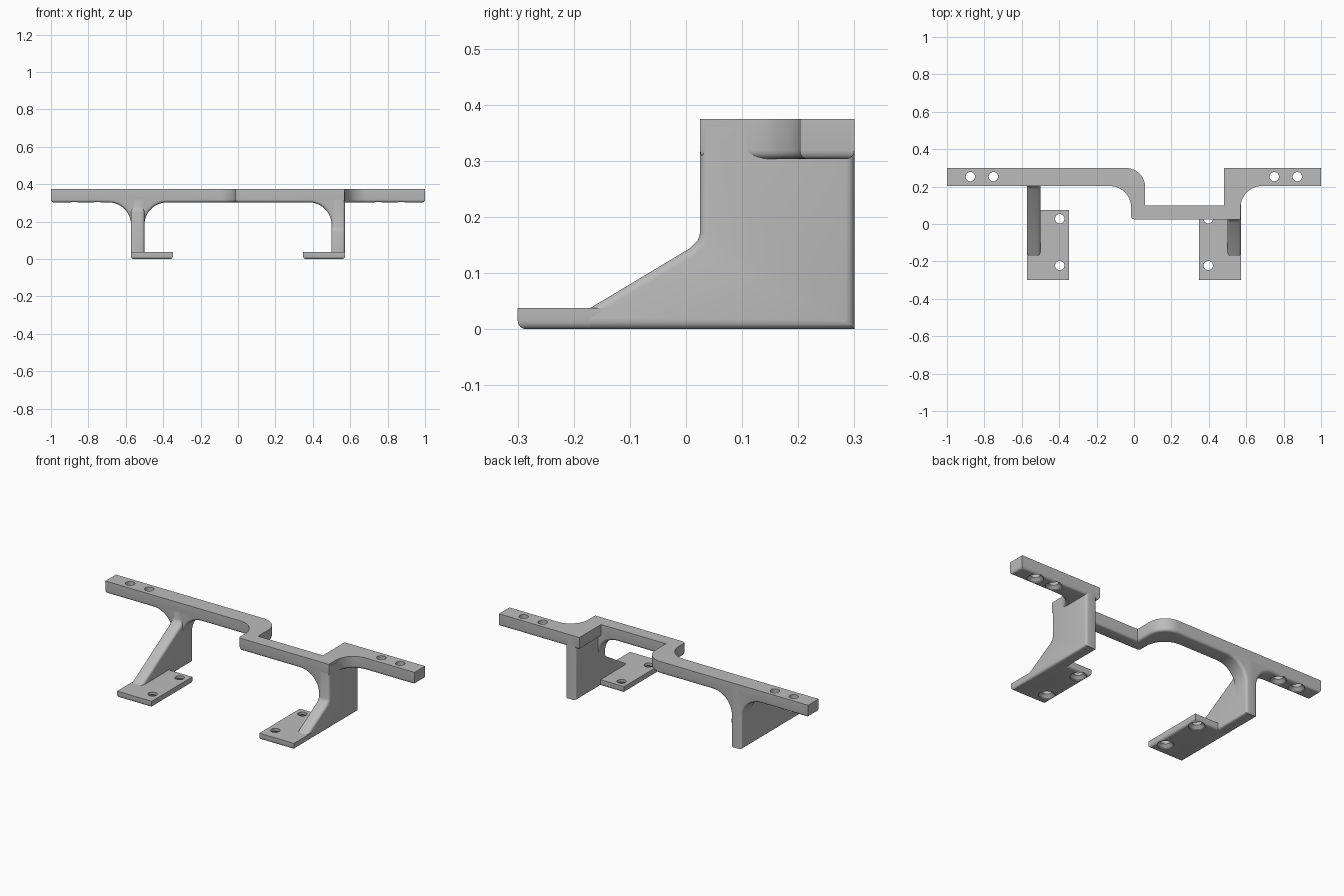
import bpy, bmesh
from math import sin, cos, radians, tau
from mathutils import Vector, Matrix

if "Cube" in bpy.data.objects:
    bpy.data.objects.remove(bpy.data.objects["Cube"])

grey = bpy.data.materials.new("plain grey")
grey.use_nodes = True
grey.diffuse_color = (0.5, 0.5, 0.5, 1)
grey.node_tree.nodes["Principled BSDF"].inputs["Base Color"].default_value = (0.5, 0.5, 0.5, 1)

TOP, UNDER, PLATE, ROUND = 0.375, 0.303, 0.0375, 0.015


def arc(cx, cy, r, start, end, n=14):
    angles = [radians(start + (end - start) * i / n) for i in range(n + 1)]
    return [(cx + r * cos(a), cy + r * sin(a)) for a in angles]


def finish(name, bm):
    bmesh.ops.recalc_face_normals(bm, faces=bm.faces)
    mesh = bpy.data.meshes.new(name)
    bm.to_mesh(mesh)
    bm.free()
    ob = bpy.data.objects.new(name, mesh)
    bpy.context.collection.objects.link(ob)
    mesh.materials.append(grey)
    return ob


def prism(name, outline, axis, lo, hi, rounded):
    """Extrude an outline along an axis, rounding the edges the rule picks."""
    def place(p, d):
        co = list(p)
        co.insert(axis, d)
        return co
    bm = bmesh.new()
    face = bm.faces.new([bm.verts.new(place(p, lo)) for p in outline])
    ext = bmesh.ops.extrude_face_region(bm, geom=[face])["geom"]
    shift = Vector(place((0, 0), hi - lo))
    bmesh.ops.translate(bm, vec=shift, verts=[g for g in ext if isinstance(g, bmesh.types.BMVert)])
    bmesh.ops.recalc_face_normals(bm, faces=bm.faces)
    edges = [e for e in bm.edges if rounded(e.verts[0].co, e.verts[1].co)]
    bmesh.ops.bevel(bm, geom=edges, offset=ROUND, offset_type='OFFSET', segments=4,
                    profile=0.5, affect='EDGES', clamp_overlap=True)
    return finish(name, bm)


def drill(target, spots, z):
    """Cut countersunk holes that widen toward the underside."""
    bm = bmesh.new()
    profile = [(0, -0.02), (0.043, -0.02), (0.043, 0.006), (0.025, 0.022), (0.025, 0.1), (0, 0.1)]
    for x, y in spots:
        at = Vector((x, y, z))
        vs = [bm.verts.new(at + Vector((r, 0, h))) for r, h in profile]
        es = [bm.edges.new(pair) for pair in zip(vs, vs[1:])]
        bmesh.ops.spin(bm, geom=vs + es, cent=at, axis=(0, 0, 1), angle=tau, steps=28)
    bmesh.ops.remove_doubles(bm, verts=bm.verts, dist=0.0001)
    cutter = finish(target.name + "_hole_cutter", bm)
    cutter.hide_render = True
    cutter.hide_viewport = True
    cutter.display_type = 'WIRE'
    mod = target.modifiers.new("holes", 'BOOLEAN')
    mod.operation = 'DIFFERENCE'
    mod.solver = 'EXACT'
    mod.object = cutter


def along_bottom(bottom):
    return lambda a, b: max(a.z, b.z) < bottom + 0.0001


# Stepped top bar
outline = [(-1, 0.3)] + arc(-0.045, 0.195, 0.105, 90, 0)
outline += [(0.06, 0.1), (0.48, 0.1), (0.48, 0.3), (1, 0.3), (1, 0.203)]
outline += arc(0.685, 0.088, 0.115, 90, 180)
outline += [(0.57, 0.025)] + arc(0.003, 0.043, 0.018, 270, 180, 5)
outline += arc(-0.13, 0.088, 0.115, 0, 90) + [(-1, 0.203)]
bar = prism("top_bar", outline, 2, UNDER, TOP, along_bottom(UNDER))
drill(bar, [(x, 0.253) for x in (-0.875, -0.752, 0.75, 0.873)], UNDER)
parts = [bar]


def leg_edge(a, b):
    # Edges around both side profiles, apart from the hidden ends
    return abs(a.x - b.x) < 0.0001 and max(a.z, b.z) < 0.361 and \
        min(a.z, b.z) < 0.35 and max(a.y, b.y) > -0.169


def slope(y):
    return 0.14 + 0.6 * y


# Legs with a sloping brace, and foot plates
for side, sign, front in (("right", -1, 0.203), ("left", 1, 0.025)):
    z = slope(front)
    profile = [(0.3, 0), (0.3, 0.36), (front, 0.36), (front, z + 0.016), (front - 0.004, z + 0.003),
               (front - 0.017, slope(front - 0.017)), (-0.171, PLATE), (-0.171, 0)]
    lo, hi = sorted((sign * 0.5, sign * 0.572))
    parts.append(prism(side + "_leg", profile, 0, lo, hi, leg_edge))

    lo, hi = sorted((sign * 0.348, sign * 0.572))
    foot = [(lo, -0.3), (hi, -0.3), (hi, 0.075), (lo, 0.075)]
    plate = prism(side + "_foot_plate", foot, 2, 0, PLATE, along_bottom(0))
    drill(plate, [(sign * 0.397, y) for y in (0.028, -0.222)], 0)
    parts.append(plate)


def gusset_edge(a, b):
    return abs(a.y - b.y) < 0.0001 and max(a.z, b.z) < 0.31 and max(a.z, b.z) > 0.16


# Curved gussets between the legs and the bar
def gusset(name, edge_x, toward, lo, hi):
    centre = edge_x + toward * 0.12
    curve = arc(centre, UNDER - 0.12, 0.12, 90, 180 if toward > 0 else 0)
    middle = edge_x - toward * 0.036
    shape = [(centre, 0.36)] + curve + [(edge_x, 0.15), (middle, 0.15), (middle, 0.36)]
    parts.append(prism(name, shape, 1, lo, hi, gusset_edge))


gusset("right_outer_gusset", -0.572, -1, 0.203, 0.3)
gusset("right_inner_gusset", -0.5, 1, 0.203, 0.3)
gusset("left_inner_gusset", 0.5, -1, 0.025, 0.1)

# Smooth the rounded edges and keep the corners crisp
bpy.ops.object.select_all(action='DESELECT')
for ob in parts:
    ob.select_set(True)
bpy.context.view_layer.objects.active = bar
bpy.ops.object.shade_smooth_by_angle(angle=radians(35))
